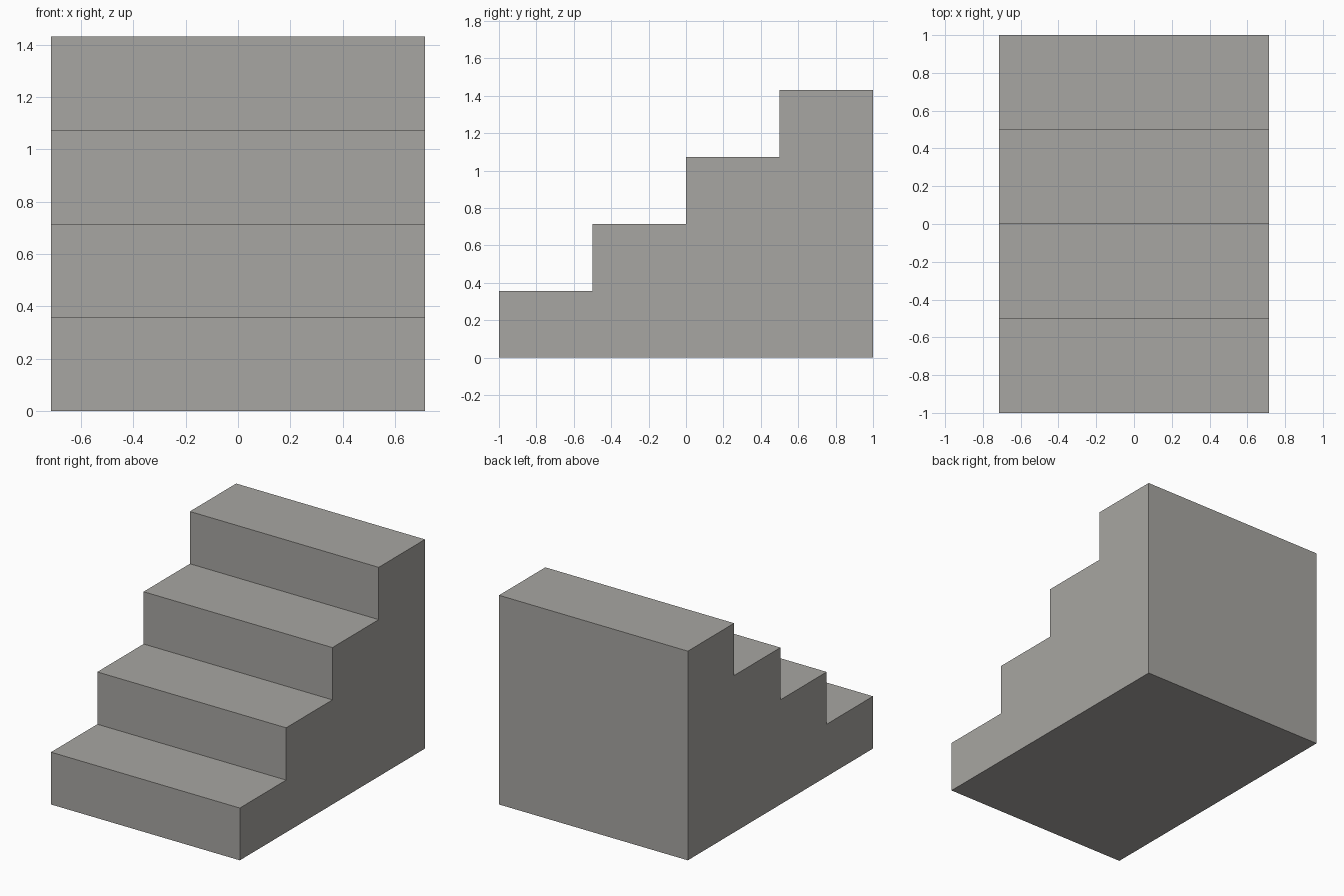
import bpy, bmesh

if "Cube" in bpy.data.objects:
    bpy.data.objects.remove(bpy.data.objects["Cube"])

STEPS = 4
HALF_WIDTH = 0.714
DEPTH = 2.0
HEIGHT = 1.43
TREAD = DEPTH / STEPS
RISE = HEIGHT / STEPS

# Stone colour
stone = bpy.data.materials.new("warm_grey_stone")
stone.diffuse_color = (0.39, 0.38, 0.36, 1.0)
stone.use_nodes = True
stone.node_tree.nodes["Principled BSDF"].inputs["Base Color"].default_value = stone.diffuse_color

# Side profile (y, z): bottom edge, back, then each tread and riser
profile = [(-DEPTH / 2, 0.0), (DEPTH / 2, 0.0)]
for i in reversed(range(STEPS)):
    front = -DEPTH / 2 + i * TREAD
    top = (i + 1) * RISE
    profile += [(front + TREAD, top), (front, top)]

# Solid staircase: profile face extruded across the width
bm = bmesh.new()
side = bm.faces.new([bm.verts.new((-HALF_WIDTH, y, z)) for y, z in profile])
ext = bmesh.ops.extrude_face_region(bm, geom=[side], use_keep_orig=True)
moved = [g for g in ext["geom"] if isinstance(g, bmesh.types.BMVert)]
bmesh.ops.translate(bm, verts=moved, vec=(2 * HALF_WIDTH, 0, 0))
bmesh.ops.recalc_face_normals(bm, faces=bm.faces)

mesh = bpy.data.meshes.new("staircase")
bm.to_mesh(mesh)
bm.free()
mesh.materials.append(stone)
bpy.context.collection.objects.link(bpy.data.objects.new("staircase", mesh))
